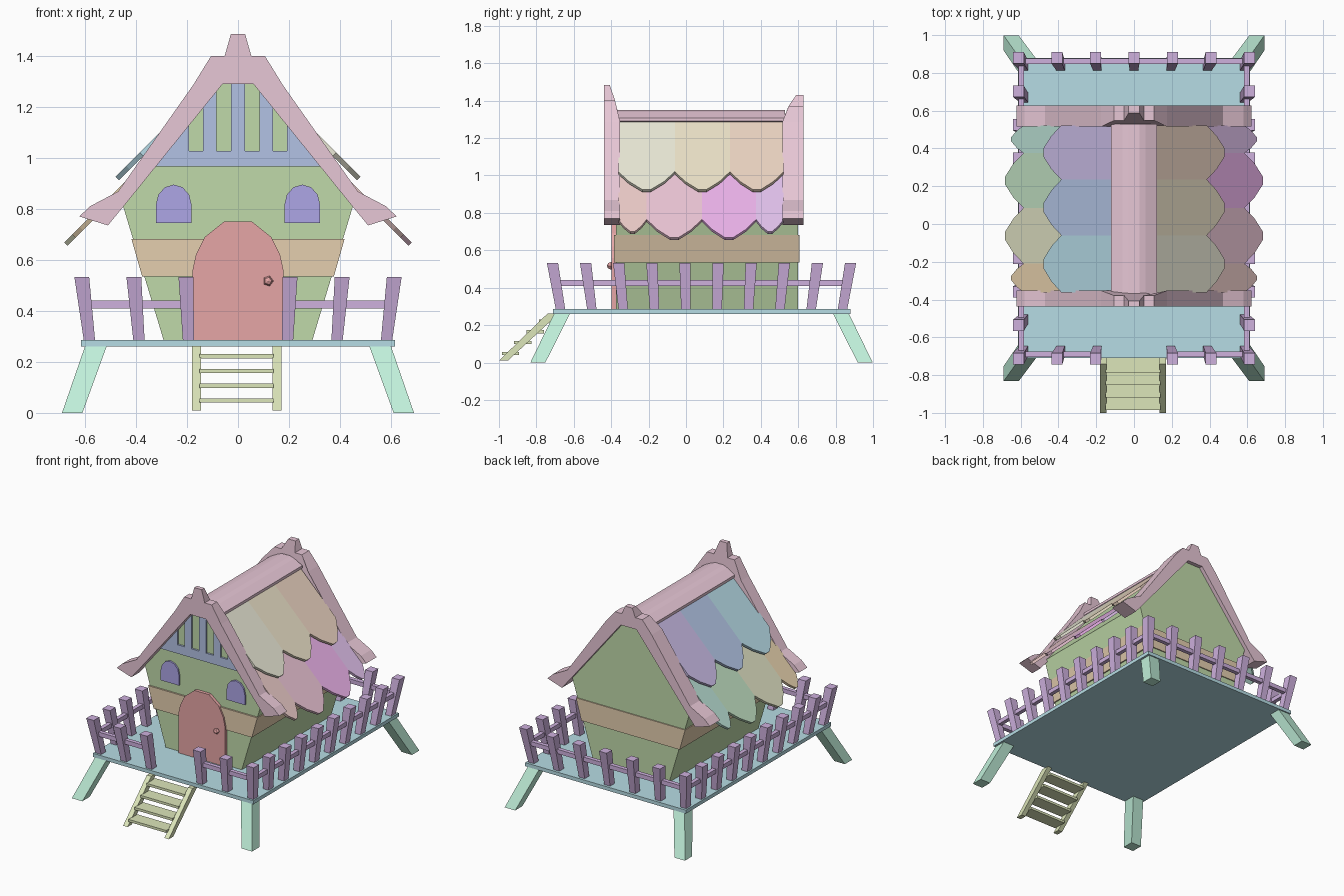
import bpy, bmesh, math
from mathutils import Matrix

if "Cube" in bpy.data.objects:
    bpy.data.objects.remove(bpy.data.objects["Cube"])

PINK, GREEN, TAN = (.80, .57, .67), (.53, .70, .40), (.78, .62, .43)
PURPLE, BLUE, DECK = (.62, .44, .73), (.45, .54, .78), (.47, .72, .78)
MINT, LIME, RED, INDIGO = (.53, .87, .70), (.72, .79, .49), (.79, .38, .38), (.42, .38, .79)


def finish(name, bm, color):
    bmesh.ops.recalc_face_normals(bm, faces=bm.faces)
    me = bpy.data.meshes.new(name)
    bm.to_mesh(me)
    bm.free()
    ob = bpy.data.objects.new(name, me)
    bpy.context.collection.objects.link(ob)
    mat = bpy.data.materials.new(name)
    mat.diffuse_color = (*color, 1)
    mat.use_nodes = True
    mat.node_tree.nodes["Principled BSDF"].inputs["Base Color"].default_value = mat.diffuse_color
    me.materials.append(mat)
    return ob


def loft(bm, a, b):
    """Closed solid between two matching loops of 3D points."""
    va, vb = [bm.verts.new(p) for p in a], [bm.verts.new(p) for p in b]
    bm.faces.new(va)
    bm.faces.new(vb[::-1])
    n = len(va)
    for i in range(n):
        bm.faces.new((va[i], vb[i], vb[(i + 1) % n], va[(i + 1) % n]))


def prism_y(name, pts, y0, y1, color):
    bm = bmesh.new()
    loft(bm, [(x, y0, z) for x, z in pts], [(x, y1, z) for x, z in pts])
    return finish(name, bm, color)


def rect(cx, cy, z, w, d):
    return [(cx + sx * w / 2, cy + sy * d / 2, z)
            for sx, sy in ((-1, -1), (1, -1), (1, 1), (-1, 1))]


def box(bm, x0, x1, y0, y1, z0, z1):
    c = ((x0 + x1) / 2, (y0 + y1) / 2)
    loft(bm, rect(*c, z0, x1 - x0, y1 - y0), rect(*c, z1, x1 - x0, y1 - y0))


def mirrored(half):
    return half + [(-x, z) for x, z in reversed(half)]


# Deck and splayed legs
CY = .083
bm = bmesh.new()
box(bm, -.615, .615, -.71, .88, .26, .285)
finish("deck", bm, DECK)
bm = bmesh.new()
for sx in (-1, 1):
    for sy in (-1, 1):
        loft(bm, rect(sx * .65, CY + sy * .875, 0, .08, .08),
             rect(sx * .557, CY + sy * .745, .262, .085, .085))
finish("legs", bm, MINT)

# Fence: posts fan outward from the deck centre
bm = bmesh.new()
xs = [-.6125 + 1.225 * i / 6 for i in range(7)]
ys = [CY + .797 * (2 * i / 9 - 1) for i in range(10)]
posts = [(x, ys[-1]) for x in xs] + [(x, ys[0]) for x in xs if abs(x) > .1]
posts += [(x, y) for x in (xs[0], xs[-1]) for y in ys[1:-1]]
for x, y in posts:
    loft(bm, rect(x * .95, CY + (y - CY) * .945, .28, .044, .05),
         rect(x, y, .533, .058, .06))
finish("fence_posts", bm, PURPLE)
bm = bmesh.new()
for s in (-1, 1):
    box(bm, s * .597 - .014, s * .597 + .014, -.69, .86, .41, .44)
    box(bm, min(s * .18, s * .6), max(s * .18, s * .6), -.704, -.676, .41, .44)
box(bm, -.6, .6, .847, .875, .41, .44)
finish("fence_rails", bm, PURPLE)

# Ladder
bm = bmesh.new()
side = [(-1, .01), (-.952, .01), (-.68, .262), (-.74, .262)]
for x0, x1 in ((-.18, -.146), (.136, .17)):
    loft(bm, [(x0, y, z) for y, z in side], [(x1, y, z) for y, z in side])
for i in range(4):
    y, z = -.985 + i * .066, .04 + i * .058
    box(bm, -.15, .14, y, y + .093, z, z + .017)
finish("ladder", bm, LIME)

# House body with gables, and the timber band around it
prism_y("house_body", mirrored([(.29, .28), (.455, .825), (.055, 1.31)]), -.375, .6, GREEN)
prism_y("wall_band", mirrored([(.376, .535), (.418, .682)]), -.386, .607, TAN)

# Door and knob
prism_y("door", mirrored([(.178, .285), (.178, .56), (.165, .62), (.13, .69), (.055, .75)]),
        -.397, -.37, RED)
bm = bmesh.new()
bmesh.ops.create_uvsphere(bm, u_segments=5, v_segments=4, radius=.021,
                          matrix=Matrix.Translation((.118, -.402, .517))
                          @ Matrix.Rotation(math.pi / 2, 4, 'X') @ Matrix.Rotation(-math.pi / 10, 4, 'Z'))
finish("door_knob", bm, RED)

# Arched windows
for s, label in ((-1, "left"), (1, "right")):
    arch = [(s * .252 + .07 * math.cos(t), .815 + .08 * math.sin(t))
            for t in (math.pi * i / 6 for i in range(7))]
    prism_y(label + "_window", [(s * .252 - .07, .745), (s * .252 + .07, .745)] + arch,
            -.386, -.37, INDIGO)

# Gable beam and upright slats, cut off along the roof slope
bm = bmesh.new()


def roof_z(x):
    return min(1.31, 1.385 - 1.24 * abs(x))


slabs = [[(-.345, .965), (.345, .965), (.295, 1.026), (-.295, 1.026)]]
for a, b in ((-.027, .027), (.085, .137), (.192, .3), (-.137, -.085), (-.3, -.192)):
    slabs.append([(a, 1.0), (b, 1.0), (b, roof_z(b)), (a, roof_z(a))])
for s in slabs:
    loft(bm, [(x, -.388, z) for x, z in s], [(x, -.37, z) for x, z in s])
finish("gable_slats", bm, BLUE)

# Bargeboards, with a crest that thins toward the outer face
HALF = [(.06, 1.29), (.44, .82), (.51, .735), (.622, .77), (.58, .81), (.47, .868),
        (.176, 1.285), (.105, 1.4), (.052, 1.4), (.028, 1.485)]


def bargeboard(name, outer, inner, top):
    pts = []
    for x, z in mirrored(HALF):
        if z > 1.3:
            z = 1.3 + (z - 1.3) * (top - 1.3) / .185
        pts.append((x, z))
    taper = [min(1, max(0, (z - 1.32) / (top - 1.32))) for x, z in pts]
    bm = bmesh.new()
    loft(bm, [(x, outer, z) for x, z in pts],
         [(x, inner + (outer - inner) * t * .65, z) for (x, z), t in zip(pts, taper)])
    finish(name, bm, PINK)


bargeboard("front_bargeboard", -.438, -.352, 1.485)
bargeboard("back_bargeboard", .628, .515, 1.43)

# Ridge cap
prism_y("ridge_cap", mirrored([(.1, 1.275), (.122, 1.29), (.122, 1.308), (.06, 1.34), (.03, 1.35)]),
        -.37, .53, PINK)

# Roof tiles: two overlapping courses with pointed-round lower ends
TILE_COLORS = [(.83, .82, .68), (.84, .76, .58), (.84, .66, .54), (.84, .60, .58), (.84, .56, .67),
               (.84, .45, .83), (.76, .54, .85), (.47, .71, .80), (.45, .56, .78), (.58, .50, .78),
               (.80, .64, .42), (.72, .73, .53), (.52, .73, .53), (.49, .74, .66)]


def tile(name, s, y0, y1, x_top, x_edge, x_tip, height, color):
    m, w, d = (y0 + y1) / 2, (y1 - y0) / 2, x_tip - x_edge
    outline = [(x_top, y0), (x_edge, y0), (x_edge + d * .55, m - .62 * w), (x_tip, m - .15 * w),
               (x_tip, m + .15 * w), (x_edge + d * .55, m + .62 * w), (x_edge, y1), (x_top, y1)]
    bm = bmesh.new()
    loft(bm, [(s * x, y, height - x) for x, y in outline],
         [(s * (x - .013), y, height - x - .013) for x, y in outline])
    finish(name, bm, color)


UPPER = [-.362, -.06, .235, .522]
LOWER = [-.362, -.21, .085, .375, .522]
for s, label in ((1, "right"), (-1, "left")):
    colors = TILE_COLORS[:7] if s > 0 else TILE_COLORS[7:]
    for i in range(3):
        tile(f"{label}_upper_tile_{i}", s, UPPER[i], UPPER[i + 1], .1, .385, .48, 1.405, colors[i])
    for i in range(4):
        tip = .682 if i in (1, 2) else .65
        tile(f"{label}_lower_tile_{i}", s, LOWER[i], LOWER[i + 1], .33, .585, tip, 1.35, colors[3 + i])
